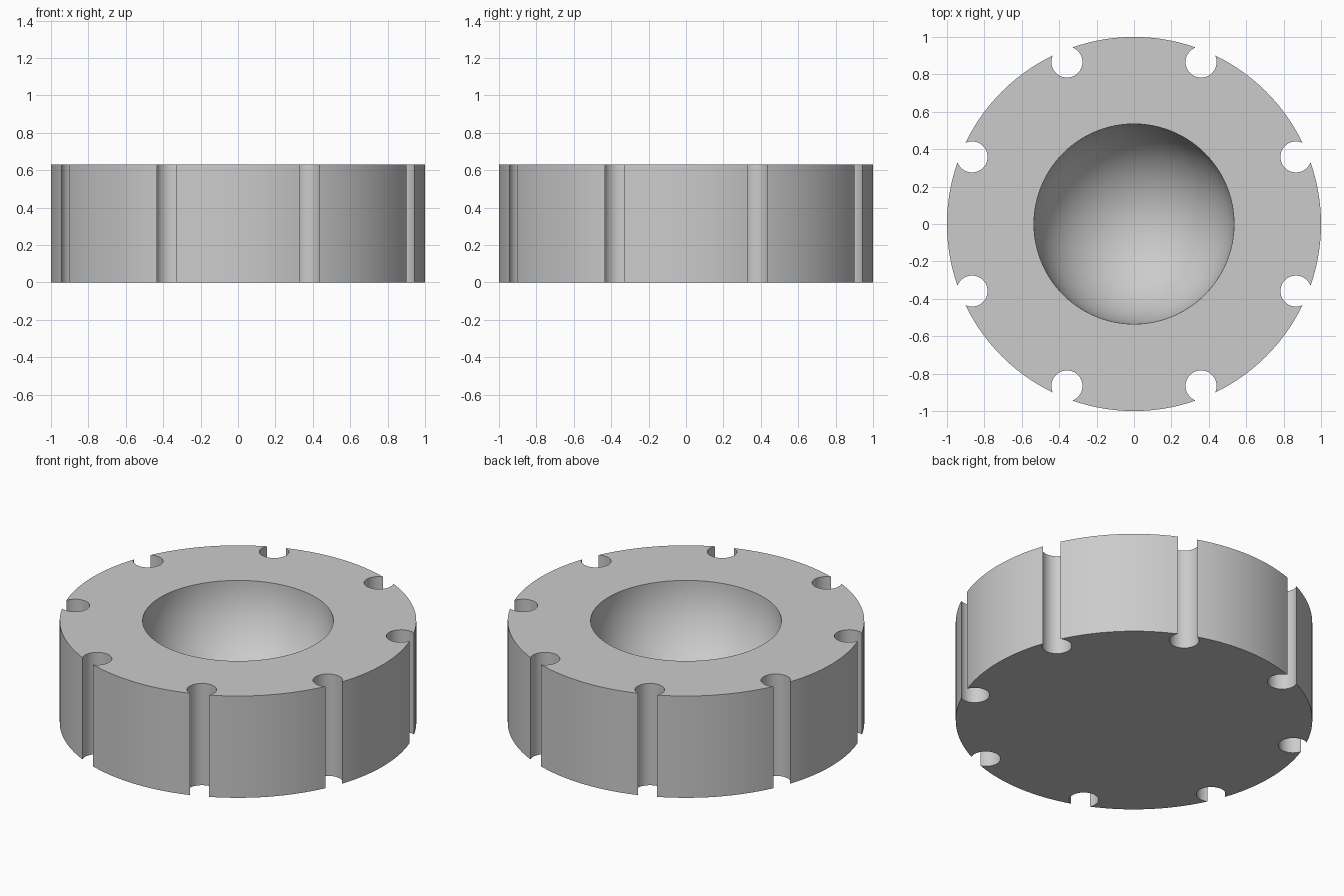
import bpy, bmesh
from math import sin, cos, pi, radians

HEIGHT, BOWL, NOTCH, NOTCH_RING = 0.63, 0.535, 0.083, 0.937

cube = bpy.data.objects.get("Cube")
if cube:
    bpy.data.objects.remove(cube, do_unlink=True)

# Single grey material
grey = bpy.data.materials.new("light grey")
grey.use_nodes = True
colour = (0.6, 0.6, 0.6, 1)
grey.diffuse_color = colour
grey.node_tree.nodes["Principled BSDF"].inputs["Base Color"].default_value = colour


def lathe(name, profile, segments, x=0, y=0):
    """Revolve a closed (radius, z) profile that starts and ends on the axis."""
    bm = bmesh.new()
    verts = [bm.verts.new((r, 0, z)) for r, z in profile]
    edges = [bm.edges.new(pair) for pair in zip(verts, verts[1:])]
    bmesh.ops.spin(bm, geom=verts + edges, cent=(0, 0, 0), axis=(0, 0, 1),
                   angle=2 * pi, steps=segments, use_merge=True)
    bmesh.ops.remove_doubles(bm, verts=bm.verts, dist=0.0001)
    bmesh.ops.recalc_face_normals(bm, faces=bm.faces)
    mesh = bpy.data.meshes.new(name)
    bm.to_mesh(mesh)
    bm.free()
    mesh.materials.append(grey)
    obj = bpy.data.objects.new(name, mesh)
    obj.location = (x, y, 0)
    bpy.context.collection.objects.link(obj)
    return obj


def cylinder(name, radius, low, high, segments, x=0, y=0):
    return lathe(name, [(0, low), (radius, low), (radius, high), (0, high)],
                 segments, x, y)


# Thick round body
body = cylinder("notched_body", 1, 0, HEIGHT, 128)

# Hemispherical bowl cutter, with a straight collar above the rim
arc = [(BOWL * sin(a), HEIGHT - BOWL * cos(a))
       for a in (pi / 2 * i / 24 for i in range(24))]
cutters = [lathe("bowl_cutter",
                 arc + [(BOWL, HEIGHT), (BOWL, HEIGHT + 0.2), (0, HEIGHT + 0.2)], 96)]

# Eight vertical notches around the rim
for i in range(8):
    a = radians(22.5 + 45 * i)
    cutters.append(cylinder("notch_cutter", NOTCH, -0.2, HEIGHT + 0.2, 40,
                            NOTCH_RING * cos(a), NOTCH_RING * sin(a)))

# Carve the body, then drop the cutters
bpy.context.view_layer.objects.active = body
bpy.context.view_layer.update()
for cutter in cutters:
    cutter.hide_render = True
    cut = body.modifiers.new("cut", 'BOOLEAN')
    cut.operation, cut.solver, cut.object = 'DIFFERENCE', 'EXACT', cutter
    bpy.ops.object.modifier_apply(modifier=cut.name)
    bpy.data.objects.remove(cutter, do_unlink=True)

# Smooth walls with crisp rims
bpy.ops.object.select_all(action='DESELECT')
body.select_set(True)
bpy.ops.object.shade_smooth_by_angle(angle=radians(30))
